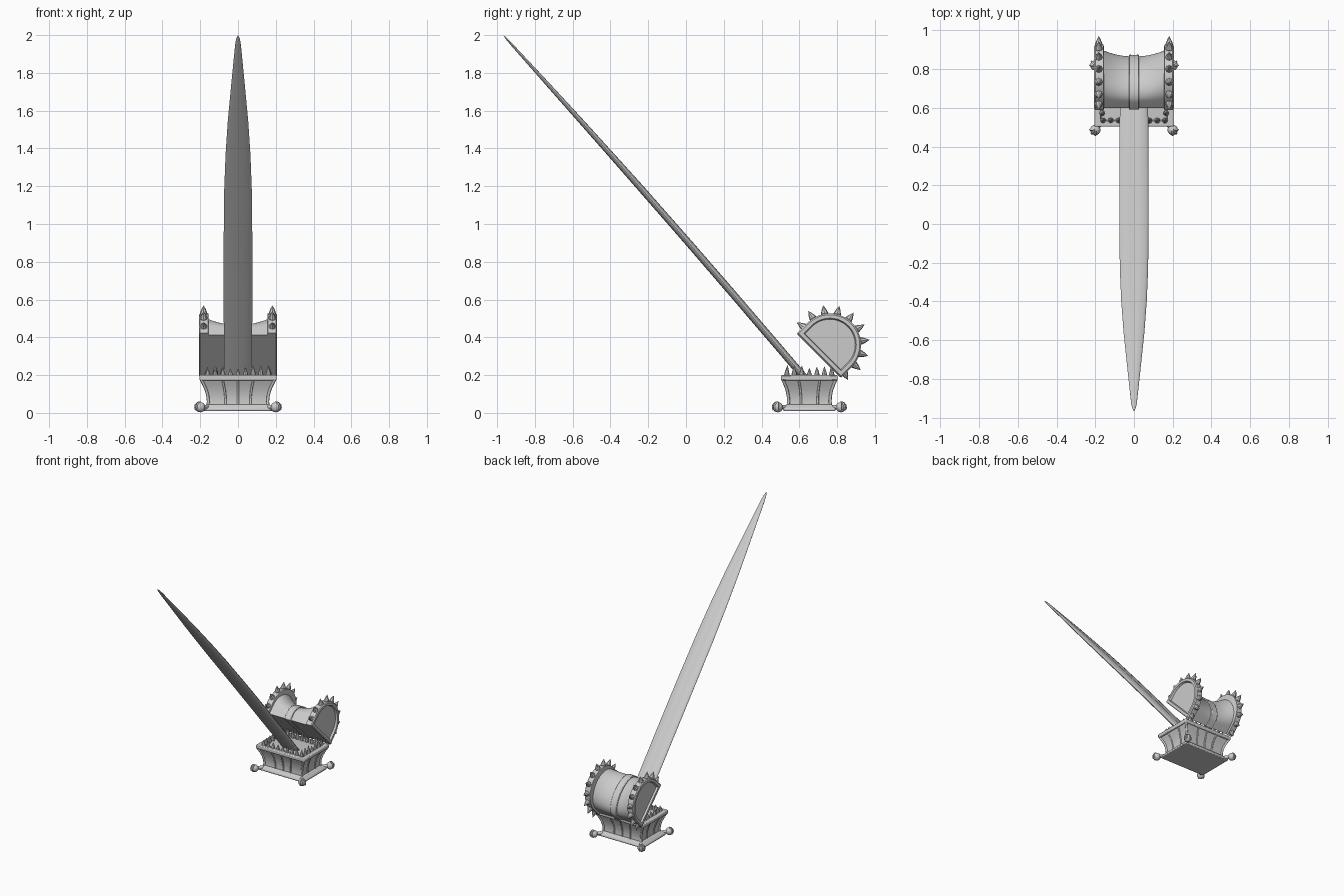
import bpy, bmesh, math, random
from math import sin, cos, pi
from mathutils import Vector

if "Cube" in bpy.data.objects:
    bpy.data.objects.remove(bpy.data.objects["Cube"])

random.seed(4)
CY = 0.653            # depth centre of the chest
R2 = math.sqrt(0.5)


def finish(name, bm):
    bmesh.ops.recalc_face_normals(bm, faces=bm.faces)
    me = bpy.data.meshes.new(name)
    bm.to_mesh(me)
    bm.free()
    ob = bpy.data.objects.new(name, me)
    bpy.context.collection.objects.link(ob)
    return ob


def loft(name, loops):
    """Skin a list of equal-length closed loops and cap both ends."""
    bm = bmesh.new()
    rows = [[bm.verts.new(p) for p in loop] for loop in loops]
    n = len(rows[0])
    for a, b in zip(rows, rows[1:]):
        for i in range(n):
            j = (i + 1) % n
            bm.faces.new((a[i], a[j], b[j], b[i]))
    bm.faces.new(rows[0])
    bm.faces.new(rows[-1])
    return finish(name, bm)


def bevel(ob, width, segments=2):
    m = ob.modifiers.new("bevel", 'BEVEL')
    m.width, m.segments, m.limit_method = width, segments, 'ANGLE'
    return ob


def rect(hx, hy, z):
    return [(sx * hx, CY + sy * hy, z) for sx, sy in ((-1, -1), (1, -1), (1, 1), (-1, 1))]


def spike(name, base, direction, length, r, sides=8, bend=(0, 0, 0)):
    d = Vector(direction).normalized()
    q = d.to_track_quat('Z', 'Y')
    loops = []
    for t, k in ((0, 0.8), (0.22, 1), (0.6, 0.6), (1, 0.03)):
        c = Vector(base) + d * length * t + Vector(bend) * t * t
        loops.append([c + q @ Vector((r * k * cos(2 * pi * i / sides), r * k * sin(2 * pi * i / sides), 0))
                      for i in range(sides)])
    return loft(name, loops)


def ball(name, loc, r, scale=(1, 1, 1)):
    bm = bmesh.new()
    bmesh.ops.create_uvsphere(bm, u_segments=16, v_segments=10, radius=r)
    for v in bm.verts:
        v.co = Vector([a * b for a, b in zip(v.co, scale)]) + Vector(loc)
    return finish(name, bm)


def tube(name, pts, r):
    cu = bpy.data.curves.new(name, 'CURVE')
    cu.dimensions, cu.bevel_depth, cu.bevel_resolution, cu.use_fill_caps = '3D', r, 2, True
    s = cu.splines.new('POLY')
    s.points.add(len(pts) - 1)
    for p, co in zip(s.points, pts):
        p.co = (*co, 1)
    ob = bpy.data.objects.new(name, cu)
    bpy.context.collection.objects.link(ob)


# Flared chest body: (z, half width, half depth)
PROFILE = [(0.03, 0.160, 0.114), (0.06, 0.157, 0.110), (0.09, 0.160, 0.112),
           (0.12, 0.168, 0.118), (0.15, 0.181, 0.129), (0.18, 0.196, 0.143)]
loft("chest_body", [rect(hx, hy, z) for z, hx, hy in PROFILE] + [rect(0.175, 0.122, 0.184)])

# Base plate and hollow top rim
bevel(loft("base_plate", [rect(0.192, 0.138, 0.01), rect(0.192, 0.138, 0.025), rect(0.168, 0.12, 0.045)]), 0.005)
rim = loft("top_rim", [rect(0.172, 0.12, 0.172), rect(0.205, 0.15, 0.172),
                       rect(0.205, 0.15, 0.2), rect(0.172, 0.12, 0.2), rect(0.172, 0.12, 0.183)])
bevel(rim, 0.006)

# Curved ribs on all four sides and corners
for s in (-1, 1):
    for f in (-0.42, 0, 0.42):
        tube("wall_rib", [(f * hx, CY + s * hy, z) for z, hx, hy in PROFILE], 0.006)
    for f in (-0.4, 0.4):
        tube("side_rib", [(s * hx, CY + f * hy, z) for z, hx, hy in PROFILE], 0.006)
    for sy in (-1, 1):
        tube("corner_rib", [(s * hx, CY + sy * hy, z) for z, hx, hy in PROFILE], 0.008)

# Clawed ball feet on short arms
for sx in (-1, 1):
    for sy in (-1, 1):
        c = Vector((sx * 0.2, CY + sy * 0.167, 0.03))
        ball("foot", c, 0.027)
        tube("foot_arm", [(sx * 0.155, CY + sy * 0.11, 0.03), c], 0.013)
        a0 = math.atan2(sy, sx)
        for da in (-0.8, 0, 0.8):
            a = a0 + da
            tube("foot_claw", [c + Vector((cos(a) * 0.027 * cos(t), sin(a) * 0.027 * cos(t), 0.027 * sin(t)))
                               for t in (1.4, 0.9, 0.4, -0.1, -0.6)], 0.005)

# Teeth around the opening
for s in (-1, 1):
    for i in range(9):
        x = -0.16 + 0.04 * i
        spike("tooth", (x, CY + s * 0.118, 0.185), (0, s * 0.1, 1),
              random.uniform(0.045, 0.07), 0.015, 8, (0, -s * 0.01, 0))
    for i in range(5):
        y = CY - 0.08 + 0.04 * i
        spike("side_tooth", (s * 0.165, y, 0.185), (s * 0.1, 0, 1),
              random.uniform(0.045, 0.07), 0.015, 8, (-s * 0.01, 0, 0))


# Lid: section coordinates u (along opening) and v (outward), tilted 45 degrees
def lid_pt(x, u, v):
    return Vector((x, 0.705 + (v - u) * R2, 0.305 + (v + u) * R2))


def d_loop(x, a, s, b, v0=0.0, n=24):
    uv = [(-a, v0)] + [(-a * cos(pi * i / n), s + b * sin(pi * i / n)) for i in range(n + 1)] + [(a, v0)]
    return [lid_pt(x, u, v) for u, v in uv]


def barrel(x, grow=0.0):
    k = (x / 0.165) ** 2
    return d_loop(x, 0.151 + grow, 0.05 + 0.02 * k, 0.092 + 0.048 * k + grow, -grow * 0.5)


loft("lid_barrel", [barrel(-0.165 + 0.33 * i / 16) for i in range(17)])
bevel(loft("lid_band", [barrel(x, 0.009) for x in (-0.026, 0, 0.026)]), 0.004)

# Spiked end frames with recessed panels
for s in (-1, 1):
    loft("lid_end_frame", [
        d_loop(s * 0.155, 0.155, 0.08, 0.155), d_loop(s * 0.158, 0.165, 0.08, 0.165),
        d_loop(s * 0.2, 0.165, 0.08, 0.165), d_loop(s * 0.206, 0.158, 0.08, 0.158, 0.005),
        d_loop(s * 0.206, 0.14, 0.08, 0.14, 0.024), d_loop(s * 0.192, 0.134, 0.08, 0.134, 0.028)])
    for i in range(10):
        a = math.radians(146 - 23.2 * i)
        d = Vector((0, cos(a), sin(a)))
        c = lid_pt(s * 0.182, 0, 0.08)
        spike("lid_spike", c + d * 0.155, d, 0.056, 0.02, 8)

# Long tongue reaching up and forward: (fraction, half width, half thickness)
base, tip = Vector((0, 0.64, 0.172)), Vector((0, -0.965, 1.997))
normal = Vector((0, 0.75, 0.66))
loops = []
for t, w, h in [(0, 0.072, 0.02), (0.1, 0.075, 0.02), (0.25, 0.076, 0.02), (0.4, 0.076, 0.019),
                (0.55, 0.073, 0.018), (0.65, 0.066, 0.016), (0.75, 0.054, 0.014), (0.85, 0.037, 0.011),
                (0.93, 0.023, 0.008), (0.975, 0.015, 0.006), (0.992, 0.009, 0.004), (1.0, 0.002, 0.001)]:
    c = base.lerp(tip, t) + normal * 0.012 * sin(pi * t)
    loop = []
    for i in range(24):
        a = 2 * pi * i / 24
        groove = 0.75 if i == 6 else 1
        loop.append(c + Vector((w * cos(a), 0, 0)) + normal * (h * sin(a) * groove))
    loops.append(loop)
loft("tongue", loops)

# Smooth shading with crisp edges
bpy.ops.object.select_all(action='DESELECT')
for ob in bpy.context.scene.objects:
    if ob.type == 'MESH':
        ob.select_set(True)
        bpy.context.view_layer.objects.active = ob
bpy.ops.object.shade_smooth_by_angle(angle=math.radians(35))
